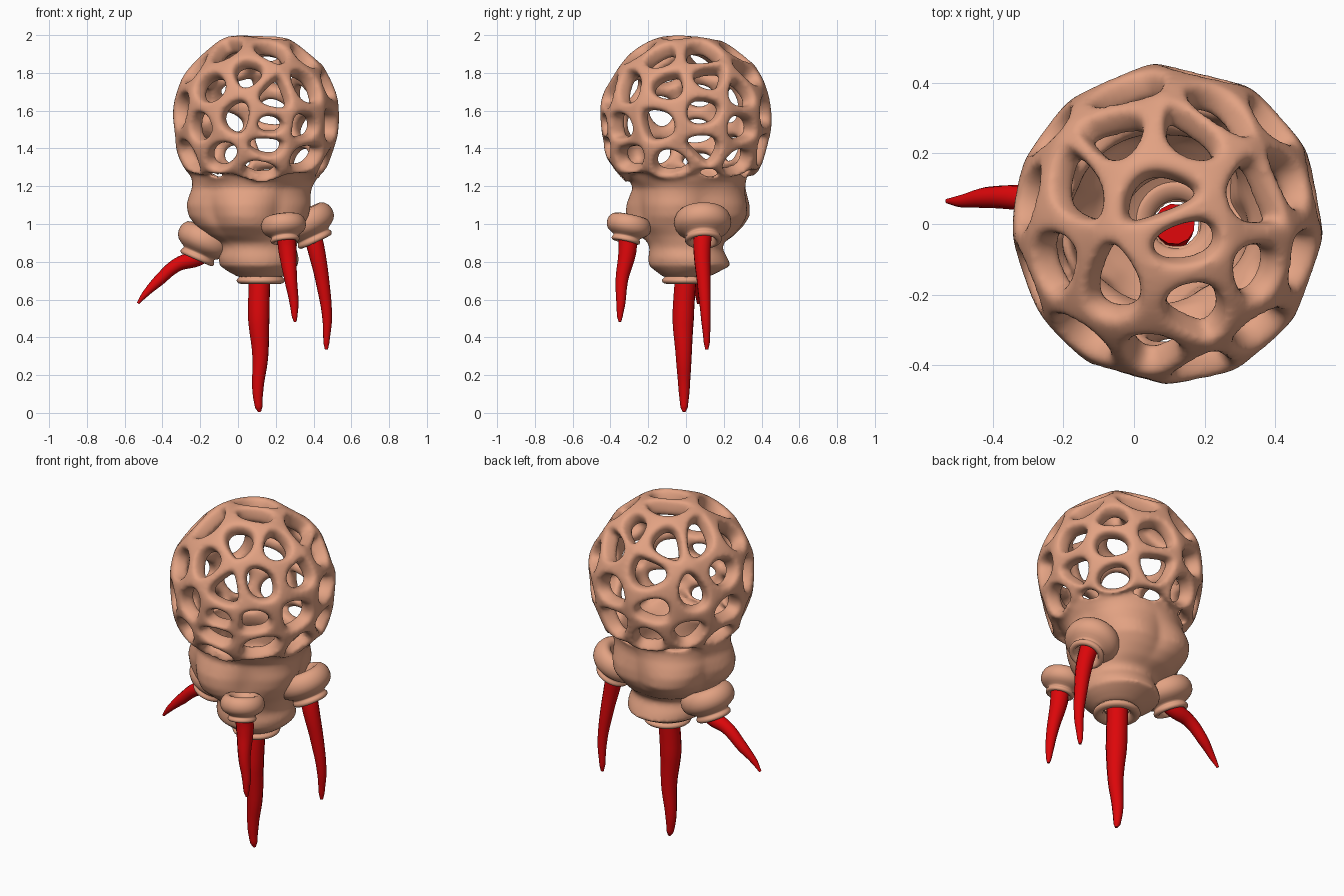
import bpy, bmesh, math
from mathutils import Vector

if "Cube" in bpy.data.objects:
    bpy.data.objects.remove(bpy.data.objects["Cube"])


def material(name, rgb):
    m = bpy.data.materials.new(name)
    m.diffuse_color = (*rgb, 1)
    m.use_nodes = True
    m.node_tree.nodes["Principled BSDF"].inputs["Base Color"].default_value = m.diffuse_color
    return m


SKIN = material("tan clay", (0.76, 0.36, 0.225))
RED = material("bright red", (0.72, 0.002, 0.003))


def add_object(name, bm, mat):
    bmesh.ops.recalc_face_normals(bm, faces=bm.faces[:])
    for f in bm.faces:
        f.smooth = True
    me = bpy.data.meshes.new(name)
    bm.to_mesh(me)
    bm.free()
    me.materials.append(mat)
    ob = bpy.data.objects.new(name, me)
    bpy.context.collection.objects.link(ob)
    return ob


def skin_loops(bm, loops):
    """Join a closed sequence of closed rings with quads."""
    rings = [[bm.verts.new(p) for p in ring] for ring in loops]
    n = len(rings[0])
    for a, b in zip(rings, rings[1:] + rings[:1]):
        for i in range(n):
            j = (i + 1) % n
            bm.faces.new((a[i], a[j], b[j], b[i]))


# Cage: each (azimuth, elevation) is the middle of one hole
HOLES = [(-106, 0), (-76, 14), (-80, -7), (-81, -23), (-90, -42), (-97, 33),
         (-122, 20), (-134, -9), (-49, 20), (-51, -9), (-118, -30), (-50, -30),
         (-16, 20), (-20, -2), (12, 2), (18, 29), (40, -9), (14, -22),
         (-8, -38), (45, 18), (90, 78), (-40, 82), (-70, 58), (-131, 53), (15, 50),
         (-25, 47), (75, 55), (160, 46), (-165, 40), (75, 3), (78, -25),
         (108, 20), (117, -4), (142, 3), (138, -25), (172, -12), (168, 17),
         (200, 2), (205, -28), (170, -37), (108, -32), (45, -33), (65, 32),
         (118, 48)]
BASE = [(a, -62) for a in range(-170, 180, 60)] + [(0, -90)]


def direction(az, el):
    a, e = math.radians(az), math.radians(el)
    return Vector((math.cos(a) * math.cos(e), math.sin(a) * math.cos(e), math.sin(e)))


def on_cage(d):
    d = d.normalized()
    flare = 1 + max(0, -d.z - 0.3) * 0.45
    return Vector((0.095 + 0.400 * d.x * flare, 0.414 * d.y * flare, 1.57 + 0.403 * d.z))


def make_cage():
    hull = bmesh.new()
    for az, el in HOLES + BASE:
        hull.verts.new(direction(az, el))
    bmesh.ops.convex_hull(hull, input=hull.verts[:])
    hull.normal_update()
    hull.faces.ensure_lookup_table()
    bm = bmesh.new()
    corner_dir, corner = {}, {}
    for f in hull.faces:
        d = f.normal.copy()
        corner_dir[f.index] = d if d.dot(f.calc_center_median()) > 0 else -d
    for v in hull.verts:
        if v.co.z < -0.77 or len(v.link_faces) < 3:
            continue
        c = v.co.normalized()
        u = c.orthogonal().normalized()
        w = c.cross(u)
        ids = sorted((f.index for f in v.link_faces), key=lambda i: math.atan2(
            corner_dir[i].dot(w), corner_dir[i].dot(u)))
        mid = sum((corner_dir[i] for i in ids), Vector()) / len(ids)
        for i in ids:
            if i not in corner:
                corner[i] = bm.verts.new(on_cage(corner_dir[i]))
        inner = [bm.verts.new(on_cage(mid.lerp(corner_dir[i], 0.70))) for i in ids]
        for k in range(len(ids)):
            m = (k + 1) % len(ids)
            bm.faces.new((corner[ids[k]], corner[ids[m]], inner[m], inner[k]))
    hull.free()
    ob = add_object("cage", bm, SKIN)
    s = ob.modifiers.new("thickness", 'SOLIDIFY')
    s.thickness, s.offset = 0.095, 0
    ob.modifiers.new("rounding", 'SUBSURF').levels = 2
    return ob


# Hollow lower body: z, centre x, centre y, radius x, radius y
BODY = [(1.27, .095, .0, .345, .33), (1.23, .085, .01, .327, .307),
        (1.19, .075, .02, .315, .298),
        (1.15, .065, .02, .318, .31), (1.10, .06, .02, .322, .322),
        (1.04, .06, .02, .308, .322), (0.99, .065, .01, .28, .30),
        (0.94, .08, .01, .245, .25), (0.90, .11, .0, .205, .20),
        (0.87, .11, .0, .198, .193), (0.82, .11, .01, .213, .21),
        (0.78, .11, .02, .207, .217), (0.75, .115, .01, .17, .17),
        (0.72, .12, .0, .12, .12)]


def body_ring(row, inset):
    z, cx, cy, rx, ry = row
    lobes = 0.085 * max(0, 1 - abs(z - 1.06) / 0.17)
    wave = 0.02 if z > 1.25 else 0
    ring = []
    for i in range(64):
        a = math.tau * i / 64
        k = 1 + lobes * (abs(math.cos(2.5 * a + 1.0)) * 2 - 1.25)
        ring.append((cx + (rx * k - inset) * math.cos(a),
                     cy + (ry * k - inset) * math.sin(a), z + wave * math.cos(7 * a)))
    return ring


def make_body():
    bm = bmesh.new()
    skin_loops(bm, [body_ring(r, 0) for r in BODY] + [body_ring(r, 0.06) for r in BODY[::-1]])
    return add_object("lower_body", bm, SKIN)


cage, body = make_cage(), make_body()

# Fuse cage and lower body into one soft shell
shell = bmesh.new()
deps = bpy.context.evaluated_depsgraph_get()
for part in (cage, body):
    shell.from_mesh(part.evaluated_get(deps).to_mesh())
for part in (cage, body):
    bpy.data.objects.remove(part)
shell_ob = add_object("cage_and_body", shell, SKIN)
rm = shell_ob.modifiers.new("fuse", 'REMESH')
rm.mode, rm.voxel_size, rm.use_smooth_shade = 'VOXEL', 0.012, True
sm = shell_ob.modifiers.new("soften", 'SMOOTH')
sm.factor, sm.iterations = 0.5, 8

# Sockets: closed profile (radius, distance along the axis) spun round an axis
SOCKET = [(.05, -.09), (.10, -.115), (.135, -.085), (.145, -.04), (.13, .0),
          (.085, .022), (.08, .03), (.093, .042), (.09, .058), (.075, .064), (.05, .055)]
COLLAR = [(.06, -.05), (.15, -.055), (.112, -.03), (.11, -.02), (.13, -.008),
          (.128, .008), (.11, .02), (.07, .012)]


def make_socket(name, profile, centre, axis, scale):
    q = Vector((0, 0, 1)).rotation_difference(Vector(axis))
    bm = bmesh.new()
    skin_loops(bm, [[Vector(centre) + q @ Vector((r * math.cos(math.tau * i / 32),
                                                  r * math.sin(math.tau * i / 32), t)) * scale
                     for i in range(32)] for r, t in profile])
    ob = add_object(name, bm, SKIN)
    ob.modifiers.new("rounding", 'SUBSURF').levels = 1


make_socket("bottom_collar", COLLAR, (.12, 0, .70), (0, 0, -1), 1)
make_socket("left_socket", SOCKET, (-.195, .05, .87), (-.4, 0, -.92), 1.06)
make_socket("front_socket", SOCKET, (.245, -.31, .955), (.1, -.2, -.97), .85)
make_socket("right_socket", SOCKET, (.385, .09, .965), (.42, .03, -.9), 1.08)


# Spikes: tapered curved tubes, each point is x, y, z, radius
def make_spike(name, points):
    cu = bpy.data.curves.new(name, 'CURVE')
    cu.dimensions, cu.bevel_depth, cu.bevel_resolution = '3D', 1, 4
    cu.resolution_u, cu.use_fill_caps = 6, True
    sp = cu.splines.new('BEZIER')
    sp.bezier_points.add(len(points) - 1)
    for bp, (x, y, z, r) in zip(sp.bezier_points, points):
        bp.co, bp.radius = (x, y, z), r
        bp.handle_left_type = bp.handle_right_type = 'AUTO'
    sp.use_smooth = True
    cu.materials.append(RED)
    ob = bpy.data.objects.new(name, cu)
    bpy.context.collection.objects.link(ob)
    bpy.ops.object.select_all(action='DESELECT')
    ob.select_set(True)
    bpy.context.view_layer.objects.active = ob
    bpy.ops.object.convert(target='MESH')
    bpy.ops.object.shade_smooth_by_angle(angle=math.radians(50))


make_spike("bottom_spike", [(.115, 0, .74, .058), (.11, -.015, .5, .058), (.118, -.012, .3, .043),
                            (.105, -.01, .12, .03), (.11, -.01, .03, .02), (.115, -.01, .005, .008)])
make_spike("left_spike", [(-.16, .06, .86, .05), (-.22, .07, .82, .045), (-.32, .075, .785, .036),
                          (-.42, .075, .70, .03), (-.49, .065, .63, .018), (-.53, .065, .58, .007)])
make_spike("front_spike", [(.255, -.31, .95, .05), (.262, -.31, .86, .048), (.28, -.34, .70, .033),
                           (.297, -.345, .58, .024), (.30, -.35, .51, .015), (.303, -.35, .482, .007)])
make_spike("right_spike", [(.39, .09, .96, .05), (.415, .085, .86, .046), (.45, .095, .68, .036),
                           (.472, .105, .5, .026), (.468, .11, .37, .016), (.468, .11, .335, .008)])
